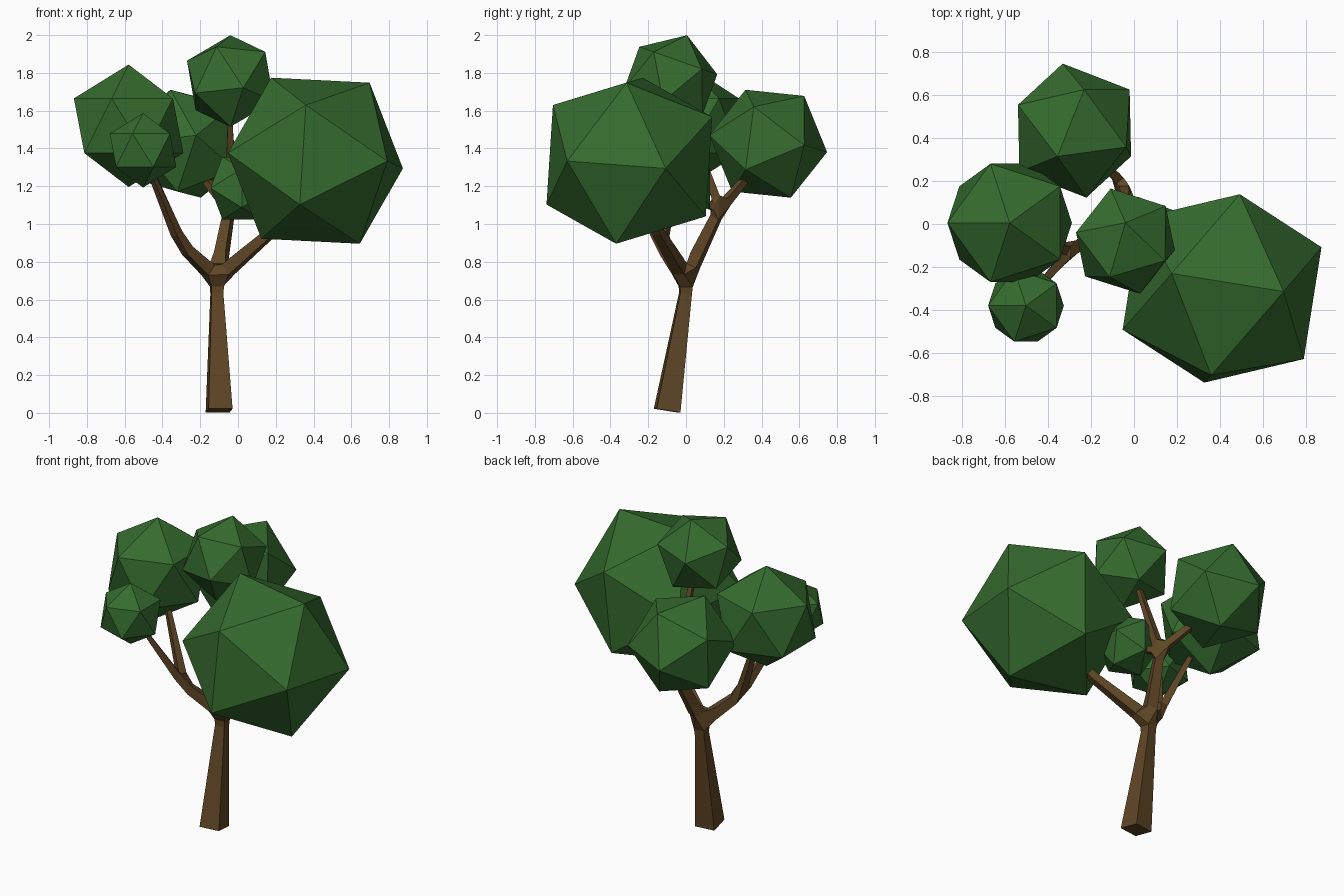
import bpy
import bmesh
from mathutils import Matrix, Vector

cube = bpy.data.objects.get("Cube")
if cube:
    bpy.data.objects.remove(cube, do_unlink=True)


def material(name, color):
    mat = bpy.data.materials.new(name)
    mat.use_nodes = True
    mat.diffuse_color = color
    mat.node_tree.nodes["Principled BSDF"].inputs["Base Color"].default_value = color
    return mat


leaf_green = material("leaf green", (0.036, 0.15, 0.028, 1))
bark_brown = material("bark brown", (0.115, 0.062, 0.019, 1))


def add_object(name, mesh, mat):
    mesh.materials.append(mat)
    obj = bpy.data.objects.new(name, mesh)
    bpy.context.collection.objects.link(obj)
    return obj


def frame(p, q):
    """Rotation whose first axis is p and whose second leans towards q."""
    x = p.normalized()
    y = (q - x * q.dot(x)).normalized()
    return Matrix((x, y, x.cross(y))).transposed()


def foliage(name, center, radius, corner, next_corner):
    """Twenty-sided leaf clump, turned by the directions of two adjacent corners."""
    bm = bmesh.new()
    bmesh.ops.create_icosphere(bm, subdivisions=1, radius=radius)
    top = max(bm.verts, key=lambda v: v.co.z)
    side = top.link_edges[0].other_vert(top)
    turn = frame(Vector(corner), Vector(next_corner)) @ frame(top.co, side.co).transposed()
    for v in bm.verts:
        v.co = turn @ v.co + Vector(center)
    mesh = bpy.data.meshes.new(name)
    bm.to_mesh(mesh)
    bm.free()
    add_object(name, mesh, leaf_green)


# Leaf clumps
foliage("large_front_foliage", (0.41, -0.30, 1.335), 0.503, (-0.235, 0.07, 0.44), (0.293, -0.016, 0.408))
foliage("top_foliage", (-0.04, -0.08, 1.757), 0.257, (0, 0.085, 0.24), (0.185, -0.09, 0.158))
foliage("back_foliage", (-0.277, 0.435, 1.425), 0.32, (-0.08, -0.12, 0.285), (0.044, 0.19, 0.253))
foliage("right_foliage", (-0.579, 0.005, 1.52), 0.324, (0, 0, 1), (-0.894, 0, 0.447))
foliage("small_right_foliage", (-0.503, -0.38, 1.39), 0.197, (0, 0, 1), (-0.894, 0, 0.447))
foliage("inner_foliage", (0.02, -0.04, 1.19), 0.195, (-0.526, 0, 0.85), (0.526, 0, 0.85))

# Trunk and branches: joint name, parent joint, position, half thickness
joints = [
    ("base", None, (-0.10, -0.10, 0.012), 0.064),
    ("trunk_top", "base", (-0.112, -0.003, 0.63), 0.031),
    ("fork", "trunk_top", (-0.11, 0.0, 0.71), 0.036),
    ("front_limb", "fork", (0.18, -0.15, 0.96), 0.024),
    ("front_tip", "front_limb", (0.28, -0.21, 1.08), 0.018),
    ("right_limb", "fork", (-0.30, -0.13, 0.89), 0.025),
    ("right_tip", "right_limb", (-0.48, -0.04, 1.32), 0.014),
    ("small_right_tip", "right_limb", (-0.47, -0.32, 1.29), 0.012),
    ("back_limb", "fork", (-0.045, 0.18, 1.08), 0.024),
    ("back_tip", "back_limb", (-0.21, 0.35, 1.28), 0.015),
    ("top_tip", "back_limb", (-0.04, -0.01, 1.60), 0.013),
    ("inner_tip", "back_limb", (0.0, 0.07, 1.12), 0.014),
]
index = {joint[0]: i for i, joint in enumerate(joints)}
edges = [(index[parent], index[name]) for name, parent, _, _ in joints if parent]
mesh = bpy.data.meshes.new("trunk_and_branches")
mesh.from_pydata([joint[2] for joint in joints], edges, [])
trunk = add_object("trunk_and_branches", mesh, bark_brown)
skin = trunk.modifiers.new("Skin", 'SKIN')
skin.use_smooth_shade = False
skin.branch_smoothing = 0
for data, joint in zip(mesh.skin_vertices[0].data, joints):
    data.radius = (joint[3], joint[3])
    data.use_root = joint[1] is None
